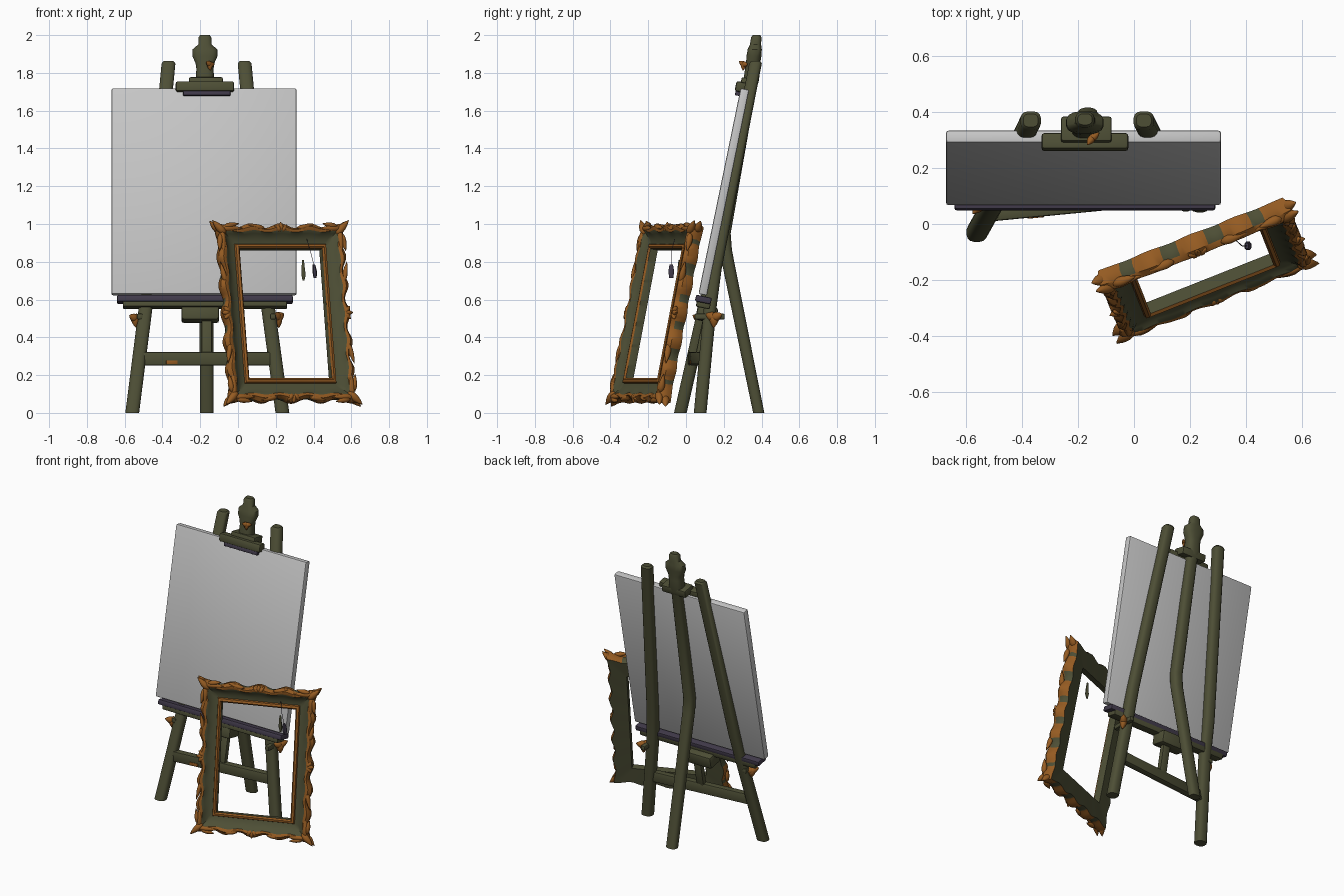
import bpy, bmesh, math
from mathutils import Vector, Matrix

if "Cube" in bpy.data.objects:
    bpy.data.objects.remove(bpy.data.objects["Cube"])

def material(name, rgb):
    m = bpy.data.materials.new(name)
    m.diffuse_color = (*rgb, 1)
    m.use_nodes = True
    m.node_tree.nodes["Principled BSDF"].inputs["Base Color"].default_value = m.diffuse_color
    return m

OLIVE = material("dark olive wood", (0.075, 0.077, 0.036))
GOLD = material("old gold", (0.30, 0.105, 0.016))
CANVAS = material("canvas grey", (0.56, 0.56, 0.56))
PURPLE = material("dark purple", (0.052, 0.042, 0.068))

def finish(name, bm, *mats):
    bmesh.ops.recalc_face_normals(bm, faces=bm.faces)
    me = bpy.data.meshes.new(name)
    bm.to_mesh(me)
    bm.free()
    for m in mats:
        me.materials.append(m)
    ob = bpy.data.objects.new(name, me)
    bpy.context.collection.objects.link(ob)
    return ob

def box(name, loc, size, mat, rx=0, rz=0, bevel=0.008):
    bm = bmesh.new()
    bmesh.ops.create_cube(bm, size=1)
    bmesh.ops.scale(bm, vec=size, verts=bm.verts)
    bmesh.ops.bevel(bm, geom=bm.edges[:], offset=bevel, segments=2, affect='EDGES', profile=0.5)
    rot = Matrix.Rotation(math.radians(rz), 4, 'Z') @ Matrix.Rotation(math.radians(rx), 4, 'X')
    bm.transform(Matrix.Translation(loc) @ rot)
    return finish(name, bm, mat)

def post(name, pts, mat, sides=16):
    """Upright bar: horizontal rounded-square rings at (x, y, z, rx, ry)."""
    bm = bmesh.new()
    rings = []
    for x, y, z, rx, ry in pts:
        ring = []
        for i in range(sides):
            a = 2 * math.pi * (i + 0.5) / sides
            c, s = math.cos(a), math.sin(a)
            ring.append(bm.verts.new((x + rx * math.copysign(abs(c) ** 0.75, c),
                                      y + ry * math.copysign(abs(s) ** 0.75, s), z)))
        rings.append(ring)
    for a, b in zip(rings, rings[1:]):
        for i in range(sides):
            j = (i + 1) % sides
            bm.faces.new((a[i], a[j], b[j], b[i]))
    bm.faces.new(rings[0])
    bm.faces.new(rings[-1])
    return finish(name, bm, mat)

def leaf(bm, matrix, length, width, height, curl=0.3):
    """Pointed leaf along +x, tip curling towards +z."""
    vs = bmesh.ops.create_uvsphere(bm, u_segments=12, v_segments=8, radius=1)['verts']
    for v in vs:
        t = (v.co.x + 1) / 2
        taper = 1 - 0.75 * t * t
        v.co = matrix @ Vector((t * length, v.co.y * width * taper,
                                v.co.z * height * taper + curl * height * t * t))

# ---- canvas ----
TILT = -11.6
box("canvas", (-0.18, 0.2, 1.17), (0.98, 0.046, 1.112), CANVAS, rx=TILT, bevel=0.009)

# ---- easel legs ----
R = 0.037
def tapered(pts):
    (x, y, z) = pts[-1]
    rows = [(*p, R, 0.034) for p in pts]
    return rows + [(x, y + 0.001, z + 0.012, R - 0.01, 0.024)]

post("left_front_leg", tapered([(-0.56, -0.03, 0), (-0.49, 0.095, 0.55), (-0.472, 0.15, 0.76),
                                (-0.368, 0.368, 1.85)]), OLIVE)
post("right_front_leg", tapered([(0.235, 0.075, 0), (0.16, 0.127, 0.55), (0.14, 0.155, 0.76),
                                 (0.035, 0.368, 1.85)]), OLIVE)
# rear leg bends forward and continues as the mast with its collar
post("rear_leg_and_mast", [(-0.165, 0.385, 0, R, 0.03), (-0.168, 0.21, 0.86, R, 0.034),
                           (-0.169, 0.203, 0.95, R, 0.034), (-0.175, 0.335, 1.70, R, 0.034),
                           (-0.175, 0.345, 1.76, 0.05, 0.042), (-0.175, 0.352, 1.82, 0.046, 0.04),
                           (-0.175, 0.355, 1.85, 0.05, 0.038), (-0.175, 0.36, 1.89, 0.068, 0.04),
                           (-0.175, 0.364, 1.925, 0.066, 0.038), (-0.175, 0.368, 1.95, 0.036, 0.03),
                           (-0.175, 0.372, 1.988, 0.034, 0.028), (-0.175, 0.373, 2.0, 0.026, 0.02)], OLIVE)

# ---- rails, tray and block ----
box("lower_crossbar", (-0.165, 0.065, 0.287), (0.71, 0.045, 0.07), OLIVE, rz=5.5)
box("crossbar_gold_patch", (-0.35, 0.024, 0.268), (0.06, 0.005, 0.02), GOLD, rz=5.5, bevel=0.002)
box("centre_strut", (-0.165, 0.085, 0.39), (0.055, 0.035, 0.22), OLIVE, rx=TILT)
box("tray_strip", (-0.175, 0.092, 0.6), (0.93, 0.085, 0.035), PURPLE, rx=TILT)
box("tray_rail", (-0.175, 0.092, 0.575), (0.87, 0.075, 0.04), OLIVE, rx=TILT)
box("tray_block", (-0.2, 0.11, 0.525), (0.2, 0.11, 0.085), OLIVE, rx=TILT, bevel=0.015)

# ---- top clamp ----
box("clamp_bar", (-0.175, 0.292, 1.725), (0.31, 0.06, 0.055), OLIVE, rx=TILT, bevel=0.012)
box("clamp_pad", (-0.165, 0.283, 1.69), (0.25, 0.045, 0.025), PURPLE, rx=TILT, bevel=0.004)
box("clamp_block", (-0.17, 0.335, 1.745), (0.18, 0.09, 0.05), OLIVE, rx=TILT)

# ---- gold wing nuts ----
def wing_nut(name, loc, angles, size, turn):
    bm = bmesh.new()
    base = Matrix.Translation(loc) @ Matrix.Rotation(math.radians(turn), 4, 'Z') @ Matrix.Rotation(math.pi / 2, 4, 'X')
    for a in angles:
        leaf(bm, base @ Matrix.Rotation(math.radians(a), 4, 'Z') @ Matrix.Translation((-size * 0.25, 0, 0)),
             size, size * 0.4, size * 0.35)
    return finish(name, bm, GOLD)

wing_nut("left_wing_nut", (-0.545, 0.07, 0.5), (20, 160, 270), 0.065, 40)
wing_nut("right_wing_nut", (0.21, 0.15, 0.505), (20, 160, 270), 0.075, 60)
wing_nut("clamp_knob", (-0.15, 0.305, 1.845), (0, 150, 270), 0.045, 45)
for n, x, y, w in (("left", -0.52, 0.085, 0.07), ("right", 0.185, 0.125, 0.16)):
    box(n + "_bolt", (x, y, 0.51), (0.03, w, 0.03), OLIVE, bevel=0.006)

# ---- picture frame, built flat then leaned ----
U = Vector((0.93, 0.368, 0)).normalized()
V = Vector((-0.0735, 0.186, 0.98)).normalized()
N = U.cross(V).normalized()
V = N.cross(U)
LEAN = Matrix.Translation((0.25, -0.16, 0.525)) @ Matrix((U, V, N)).transposed().to_4x4()

# moulding profile: (fraction from opening to rim, depth); 1 = gold strip, 0 = olive
PROFILE = [(0.0, -0.035), (0.0, 0.008), (0.08, 0.018), (0.2, 0.014), (0.24, 0.0), (0.45, 0.004),
           (0.66, 0.02), (0.76, 0.034), (0.88, 0.036), (1.0, 0.016), (1.0, -0.015), (0.93, -0.04)]
STRIP = [0, 1, 1, 1, 0, 0, 0, 1, 1, 2, 2, 0]
CORNERS = [(-1, -1), (1, -1), (1, 1), (-1, 1)]
STEPS = 44

bm = bmesh.new()
rings = []
waves = []
for k in range(4):
    c0, c1 = Vector(CORNERS[k]), Vector(CORNERS[(k + 1) % 4])
    out = (c0 + c1) / 2
    for i in range(STEPS):
        s = -1 + 2 * i / STEPS
        p = c0.lerp(c1, i / STEPS)
        bumps = 2 if k % 2 == 0 else 3
        wave = (0.5 + 0.5 * math.cos(2 * math.pi * bumps * s)) * (1 - s ** 6)
        waves.append(wave + abs(s) ** 8)
        ring = []
        for t, d in PROFILE:
            q = Vector((p.x * (0.235 + 0.105 * t), p.y * (0.35 + 0.11 * t)))
            q += out * (0.024 * wave * t ** 3) + p * (0.025 * t ** 3 * abs(s) ** 9)
            ring.append(bm.verts.new((q.x, q.y, d + (0.008 * wave * t * t if d > 0 else 0))))
        rings.append(ring)
for i, a in enumerate(rings):
    b = rings[(i + 1) % len(rings)]
    for j in range(len(PROFILE)):
        f = bm.faces.new((a[j], b[j], b[(j + 1) % len(PROFILE)], a[(j + 1) % len(PROFILE)]))
        # rim hollows stay olive, crests are gold
        f.material_index = int(waves[i] > 0.25) if STRIP[j] == 2 else STRIP[j]
bm.transform(LEAN)
finish("picture_frame", bm, OLIVE, GOLD)

# carved leaves on corners and side centres
bm = bmesh.new()
def ornament(x, y, angle, length, width, height=0.02, z=0.026):
    leaf(bm, LEAN @ Matrix.Translation((x, y, z)) @ Matrix.Rotation(angle, 4, 'Z'), length, width, height)

for sx, sy in CORNERS:
    diag = math.atan2(sy, sx)
    ornament(sx * 0.315, sy * 0.425, diag, 0.105, 0.024, 0.024)
    ornament(sx * 0.33, sy * 0.44, diag, 0.088, 0.022, 0.026, -0.008)
    ornament(sx * 0.345, sy * 0.455, math.atan2(0, -sx), 0.13, 0.019)
    ornament(sx * 0.325, sy * 0.465, math.atan2(0.18 * sy, -sx), 0.09, 0.018)
    ornament(sx * 0.335, sy * 0.455, math.atan2(-sy, 0), 0.14, 0.019)
    ornament(sx * 0.345, sy * 0.43, math.atan2(-sy, 0.15 * sx), 0.10, 0.018)
    ornament(sx * 0.335, sy * 0.16, math.atan2(sy, 0.22 * sx), 0.12, 0.016)
    ornament(sx * 0.09, sy * 0.455, math.atan2(0.2 * sy, sx), 0.10, 0.016)
for sx in (-1, 1):
    for a in (-0.8, 0, 0.8):
        ornament(sx * 0.325, 0, (0 if sx > 0 else math.pi) + a, 0.05, 0.018)
        ornament(0, sx * 0.44, sx * math.pi / 2 + a, 0.05, 0.018)
finish("frame_carving", bm, GOLD)

# ---- small hanging tags and cord ----
post("olive_tag", [(0.347, -0.038, 0.70, 0.005, 0.004), (0.347, -0.038, 0.73, 0.012, 0.009),
                   (0.345, -0.038, 0.77, 0.009, 0.007), (0.344, -0.036, 0.81, 0.005, 0.004)], OLIVE, 8)
post("purple_tag", [(0.408, -0.078, 0.715, 0.009, 0.012), (0.406, -0.078, 0.75, 0.013, 0.016),
                    (0.402, -0.078, 0.785, 0.007, 0.01)], PURPLE, 8)
post("cord", [(0.402, -0.078, 0.78, 0.0015, 0.0015), (0.385, -0.078, 0.85, 0.0015, 0.0015),
              (0.365, -0.06, 0.92, 0.0015, 0.0015)], PURPLE, 6)

# ---- shading ----
bpy.ops.object.select_all(action='SELECT')
bpy.context.view_layer.objects.active = bpy.context.selected_objects[0]
bpy.ops.object.shade_smooth_by_angle(angle=math.radians(40))
